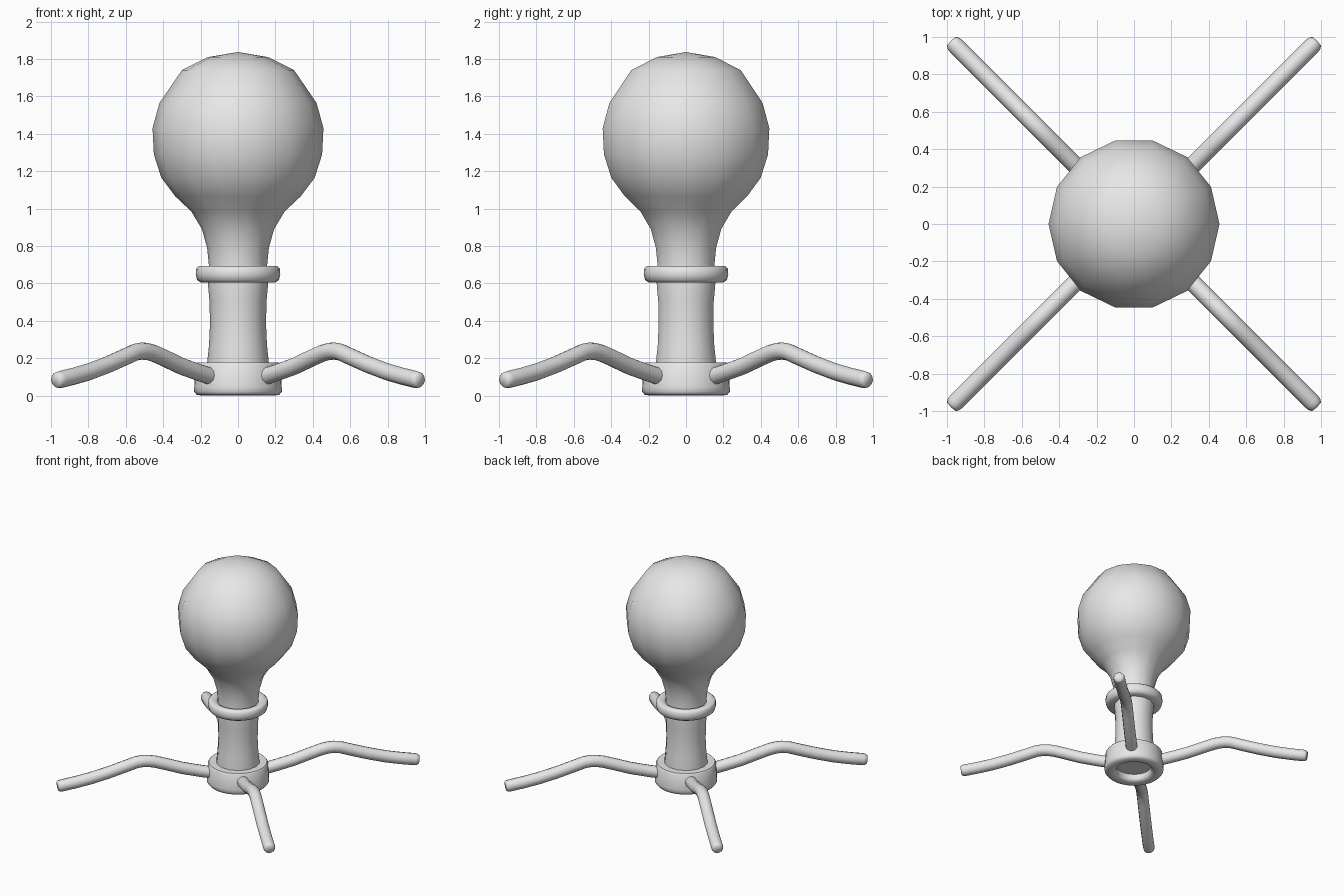
import bpy, bmesh, math
from mathutils import Vector

if "Cube" in bpy.data.objects:
    bpy.data.objects.remove(bpy.data.objects["Cube"], do_unlink=True)

grey = bpy.data.materials.new("plain grey")
grey.use_nodes = True
grey.diffuse_color = (0.8, 0.8, 0.8, 1)
grey.node_tree.nodes["Principled BSDF"].inputs["Base Color"].default_value = (0.8, 0.8, 0.8, 1)


def finish(name, bm, angle):
    bmesh.ops.remove_doubles(bm, verts=bm.verts, dist=1e-5)
    bmesh.ops.recalc_face_normals(bm, faces=bm.faces)
    mesh = bpy.data.meshes.new(name)
    bm.to_mesh(mesh)
    bm.free()
    mesh.materials.append(grey)
    obj = bpy.data.objects.new(name, mesh)
    bpy.context.collection.objects.link(obj)
    bpy.ops.object.select_all(action='DESELECT')
    obj.select_set(True)
    bpy.context.view_layer.objects.active = obj
    bpy.ops.object.shade_smooth_by_angle(angle=math.radians(angle))
    return obj


def lathe(name, profile, sides, closed=False, angle=60):
    """Spin a (radius, z) profile round the z axis."""
    bm = bmesh.new()
    verts = [bm.verts.new((r, 0, z)) for r, z in profile]
    pairs = list(zip(verts, verts[1:]))
    if closed:
        pairs.append((verts[-1], verts[0]))
    edges = [bm.edges.new(p) for p in pairs]
    bmesh.ops.spin(bm, geom=verts + edges, cent=(0, 0, 0), axis=(0, 0, 1),
                   angle=math.tau, steps=sides, use_duplicate=False)
    return finish(name, bm, angle)


def leg(name, heading, path, sides=12):
    """Sweep a round section along a (distance, z, radius) path."""
    bm = bmesh.new()
    out = Vector((math.cos(heading), math.sin(heading), 0))
    across = Vector((-out.y, out.x, 0))
    pts = [out * d + Vector((0, 0, z)) for d, z, r in path]
    rings = []
    for i, p in enumerate(pts):
        tangent = (pts[min(i + 1, len(pts) - 1)] - pts[max(i - 1, 0)]).normalized()
        up = tangent.cross(across)
        r = path[i][2]
        rings.append([bm.verts.new(p + r * (across * math.cos(a) + up * math.sin(a)))
                      for a in (math.tau * k / sides for k in range(sides))])
    for a, b in zip(rings, rings[1:]):
        for k in range(sides):
            n = (k + 1) % sides
            bm.faces.new((a[k], a[n], b[n], b[k]))
    bm.faces.new(rings[0])
    bm.faces.new(rings[-1])
    return finish(name, bm, 60)


# Globe head flowing into the neck
lathe("bulb_and_neck", [
    (0, 1.837), (0.16, 1.81), (0.30, 1.74), (0.42, 1.565), (0.457, 1.43),
    (0.45, 1.29), (0.41, 1.165), (0.335, 1.065), (0.25, 0.985), (0.193, 0.89),
    (0.165, 0.79), (0.155, 0.69), (0.161, 0.60), (0.152, 0.50), (0.15, 0.38),
    (0.155, 0.27), (0.165, 0.175), (0.165, 0.06), (0, 0.06)], 14)

# Raised collar round the neck
lathe("neck_collar", [
    (0.14, 0.605), (0.20, 0.605), (0.218, 0.618), (0.226, 0.645), (0.224, 0.68),
    (0.212, 0.692), (0.175, 0.692), (0.14, 0.67)], 28, closed=True)

# Hollow foot that carries the legs
lathe("base_socket", [
    (0.14, 0.02), (0.155, 0.005), (0.18, 0.0), (0.22, 0.003), (0.234, 0.02),
    (0.234, 0.045), (0.226, 0.165), (0.218, 0.176), (0.15, 0.176), (0.14, 0.07)],
    28, closed=True, angle=50)

# Four bent legs on the diagonals; x distances scaled to the diagonal
bend = [(0.13, 0.098), (0.20, 0.120), (0.30, 0.156), (0.39, 0.199), (0.45, 0.226),
        (0.485, 0.236), (0.515, 0.238), (0.55, 0.232), (0.61, 0.204), (0.70, 0.164),
        (0.80, 0.126), (0.88, 0.103), (0.95, 0.086)]
path = [(x * math.sqrt(2), z, 0.046) for x, z in bend]
path += [(0.966 * math.sqrt(2), 0.083, 0.043), (0.975 * math.sqrt(2), 0.081, 0.034)]
for i, name in enumerate(("back_left", "back_right", "front_right", "front_left")):
    leg(name + "_leg", math.radians(45 + 90 * i), path)
